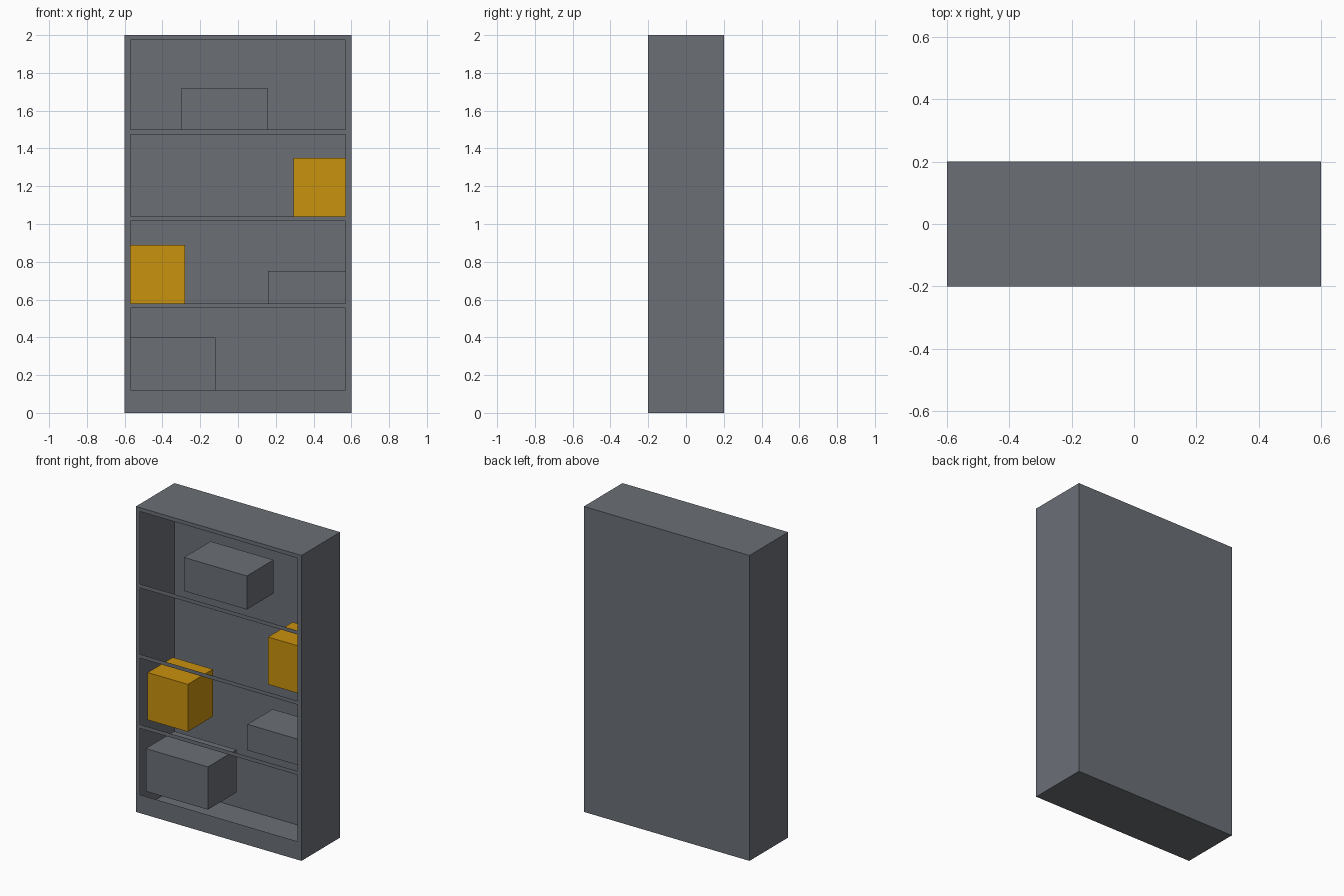
import bpy
import bmesh

cube = bpy.data.objects.get("Cube")
if cube:
    bpy.data.objects.remove(cube, do_unlink=True)


def material(name, rgb):
    mat = bpy.data.materials.new(name)
    mat.use_nodes = True
    mat.diffuse_color = (*rgb, 1)
    mat.node_tree.nodes["Principled BSDF"].inputs["Base Color"].default_value = (*rgb, 1)
    return mat


def finish(name, bm, mat):
    mesh = bpy.data.meshes.new(name)
    bm.to_mesh(mesh)
    bm.free()
    mesh.materials.append(mat)
    obj = bpy.data.objects.new(name, mesh)
    bpy.context.collection.objects.link(obj)
    return obj


def box_mesh(x, y, z):
    """Box spanning the (low, high) pairs given for each axis."""
    bm = bmesh.new()
    bmesh.ops.create_cube(bm, size=1)
    for v in bm.verts:
        v.co = [r[c > 0] for r, c in zip((x, y, z), v.co)]
    bm.normal_update()
    return bm


def add_panel(bm, x, z, y):
    """Upright front-facing rectangle."""
    corners = ((x[0], z[0]), (x[1], z[0]), (x[1], z[1]), (x[0], z[1]))
    bm.faces.new([bm.verts.new((px, y, pz)) for px, pz in corners])


grey = material("steel grey", (0.147, 0.162, 0.183))
amber = material("amber", (0.584, 0.287, 0.004))

W, D, H = 0.6, 0.2, 2.0
INNER = 0.57
bays = [(0.12, 0.555), (0.58, 1.015), (1.04, 1.475), (1.50, 1.975)]

# Hollow cabinet shell, open at the front
bm = box_mesh((-W, W), (-D, D), (0, H))
front = [f for f in bm.faces if f.normal.y < -0.5]
bmesh.ops.delete(bm, geom=front, context="FACES_ONLY")
finish("cabinet_shell", bm, grey)

# Front frame: two uprights with rails between the bays
bm = bmesh.new()
for side in (-1, 1):
    add_panel(bm, sorted((side * INNER, side * W)), (0, H), -D)
edges = [0] + [z for bay in bays for z in bay] + [H]
for low, high in zip(edges[::2], edges[1::2]):
    add_panel(bm, (-INNER, INNER), (low, high), -D)
bmesh.ops.remove_doubles(bm, verts=bm.verts, dist=0.0001)
finish("front_frame", bm, grey)

# Back panel of each bay
for i, bay in enumerate(bays):
    bm = bmesh.new()
    add_panel(bm, (-INNER, INNER), bay, 0.194)
    finish(f"back_panel_{i + 1}", bm, grey)

# Stored boxes: name, bay, x range, y range, height, material
boxes = [
    ("bottom_box", 0, (-INNER, -0.12), (-0.14, 0.155), 0.28, grey),
    ("left_amber_box", 1, (-INNER, -0.28), (-0.12, 0.14), 0.31, amber),
    ("small_right_box", 1, (0.16, INNER), (-0.13, 0.13), 0.17, grey),
    ("right_amber_box", 2, (0.295, INNER), (-0.11, 0.145), 0.31, amber),
    ("top_box", 3, (-0.30, 0.155), (-0.13, 0.145), 0.22, grey),
]
for name, bay, x, y, height, mat in boxes:
    base = bays[bay][0]
    finish(name, box_mesh(x, y, (base, base + height)), mat)
